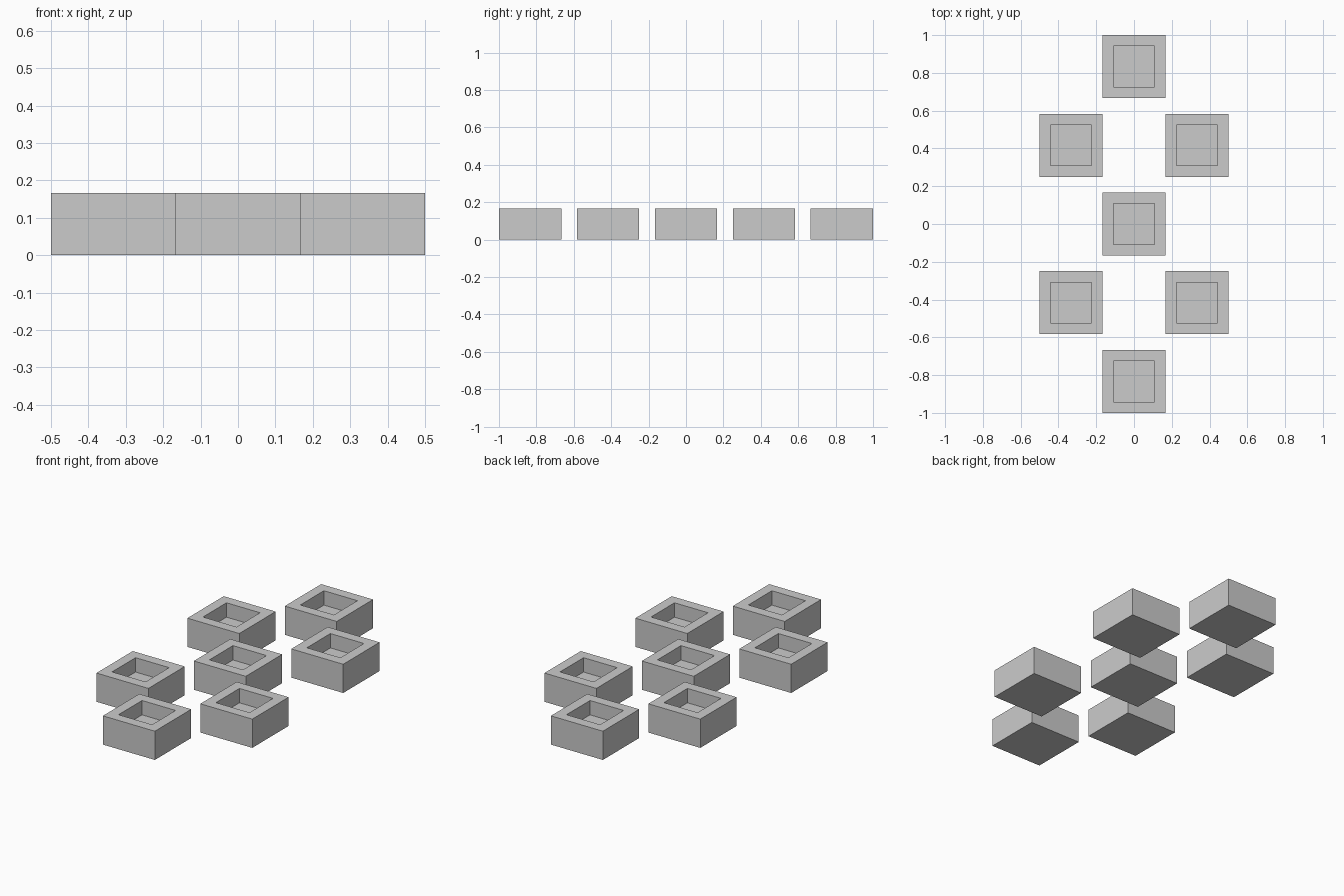
import bpy
import bmesh
from mathutils import Matrix, Vector

cube = bpy.data.objects.get("Cube")
if cube:
    bpy.data.objects.remove(cube, do_unlink=True)

GREY = (0.6, 0.6, 0.6, 1.0)
grey = bpy.data.materials.new("plain grey")
grey.use_nodes = True
grey.diffuse_color = GREY
grey.node_tree.nodes["Principled BSDF"].inputs["Base Color"].default_value = GREY

WIDTH = 1 / 3
HEIGHT = WIDTH / 2
RIM = WIDTH / 4
DEPTH = HEIGHT / 2


def hollow_block(name, x, y):
    """Square block with a square pocket sunk into its top."""
    bm = bmesh.new()
    size = Matrix.Diagonal((WIDTH, WIDTH, HEIGHT, 1))
    bmesh.ops.create_cube(bm, size=1, matrix=Matrix.Translation((0, 0, HEIGHT / 2)) @ size)
    bm.normal_update()
    top = max(bm.faces, key=lambda f: f.normal.z)
    # Rim, then pocket walls and floor
    bmesh.ops.inset_region(bm, faces=[top], thickness=RIM)
    floor = bmesh.ops.extrude_discrete_faces(bm, faces=[top])["faces"][0]
    bmesh.ops.translate(bm, verts=floor.verts, vec=Vector((0, 0, -DEPTH)))
    bm.normal_update()
    mesh = bpy.data.meshes.new(name)
    bm.to_mesh(mesh)
    bm.free()
    mesh.materials.append(grey)
    block = bpy.data.objects.new(name, mesh)
    block.location = (x, y, 0)
    bpy.context.collection.objects.link(block)


# Centre column of three blocks
ROW = 1 - WIDTH / 2
for name, y in (("front", -ROW), ("centre", 0), ("back", ROW)):
    hollow_block(name + "_block", 0, y)

# Side pairs, half a row in from the ends
for end, sy in (("front", -1), ("back", 1)):
    for side, sx in (("right", -1), ("left", 1)):
        hollow_block(f"{end}_{side}_block", sx * WIDTH, sy * ROW / 2)
